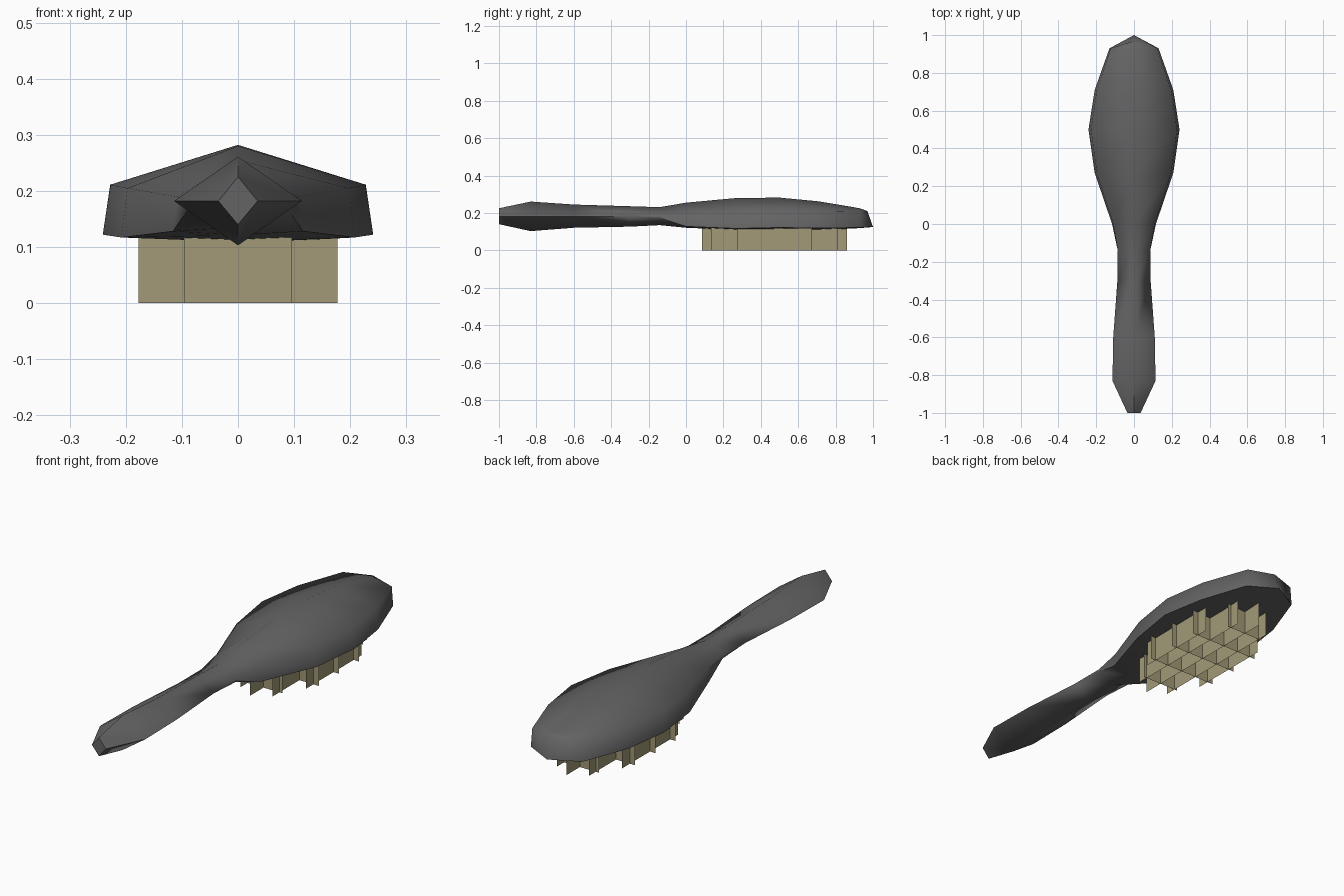
import bpy, bmesh, math

cube = bpy.data.objects.get("Cube")
if cube:
    bpy.data.objects.remove(cube, do_unlink=True)


def material(name, rgb):
    mat = bpy.data.materials.new(name)
    mat.use_nodes = True
    mat.diffuse_color = (*rgb, 1)
    bsdf = next(n for n in mat.node_tree.nodes if n.type == "BSDF_PRINCIPLED")
    bsdf.inputs["Base Color"].default_value = (*rgb, 1)
    bsdf.inputs["Roughness"].default_value = 0.7
    return mat


def finish(bm, name, mat):
    mesh = bpy.data.meshes.new(name)
    bm.to_mesh(mesh)
    bm.free()
    mesh.materials.append(mat)
    obj = bpy.data.objects.new(name, mesh)
    bpy.context.collection.objects.link(obj)
    return obj


dark_grey = material("dark grey", (0.125, 0.125, 0.125))
khaki = material("khaki", (0.36, 0.32, 0.185))

# Sections along the brush:
# y, half width, ridge z, shoulder z, lower edge z, bottom z
sections = [
    (-1.0, 0.035, 0.225, 0.182, 0.182, 0.14),
    (-0.83, 0.114, 0.261, 0.182, 0.182, 0.103),
    (-0.6, 0.11, 0.245, 0.182, 0.182, 0.121),
    (-0.3, 0.088, 0.236, 0.182, 0.182, 0.127),
    (-0.14, 0.086, 0.231, 0.184, 0.172, 0.135),
    (0.0, 0.116, 0.255, 0.19, 0.128, 0.121),
    (0.27, 0.208, 0.28, 0.205, 0.117, 0.109),
    (0.5, 0.241, 0.282, 0.211, 0.122, 0.106),
    (0.71, 0.208, 0.262, 0.211, 0.119, 0.108),
    (0.93, 0.13, 0.225, 0.208, 0.122, 0.119),
    (1.0, 0.0, 0.21, 0.21, 0.125, 0.125),
]

# Handle and head, lofted as one body
bm = bmesh.new()
rings = []
for y, w, ridge, shoulder, edge, bottom in sections:
    sw = w * (0.945 if shoulder - edge > 0.03 else 1.0)
    y_top = min(y, 0.97)
    ring = [(0, y_top, ridge), (sw, y_top, shoulder), (w, y, edge),
            (0, y, bottom), (-w, y, edge), (-sw, y_top, shoulder)]
    rings.append([bm.verts.new(p) for p in ring])
for a, b in zip(rings, rings[1:]):
    for i in range(6):
        j = (i + 1) % 6
        bm.faces.new((a[i], a[j], b[j], b[i]))
bm.faces.new(rings[0])
bmesh.ops.remove_doubles(bm, verts=bm.verts, dist=0.0005)
bmesh.ops.recalc_face_normals(bm, faces=bm.faces)
body = finish(bm, "brush_body", dark_grey)
bpy.ops.object.select_all(action="DESELECT")
body.select_set(True)
bpy.context.view_layer.objects.active = body
bpy.ops.object.shade_smooth_by_angle(angle=math.radians(70))

# Bristles: a lattice of thin upright sheets trimmed to an oval
bm = bmesh.new()
centre = 0.473


def sheet(start, end):
    top = 0.122
    corners = [(*start, 0), (*end, 0), (*end, top), (*start, top)]
    bm.faces.new([bm.verts.new(c) for c in corners])


for x, half in ((-0.15, 0.2), (-0.08, 0.34), (0, 0.388), (0.08, 0.34), (0.15, 0.2)):
    sheet((x, centre - half), (x, centre + half))
for step in range(-2, 3):
    half = 0.096 if abs(step) == 2 else 0.177
    y = centre + step * 0.145
    sheet((-half, y), (half, y))
finish(bm, "bristle_lattice", khaki)
